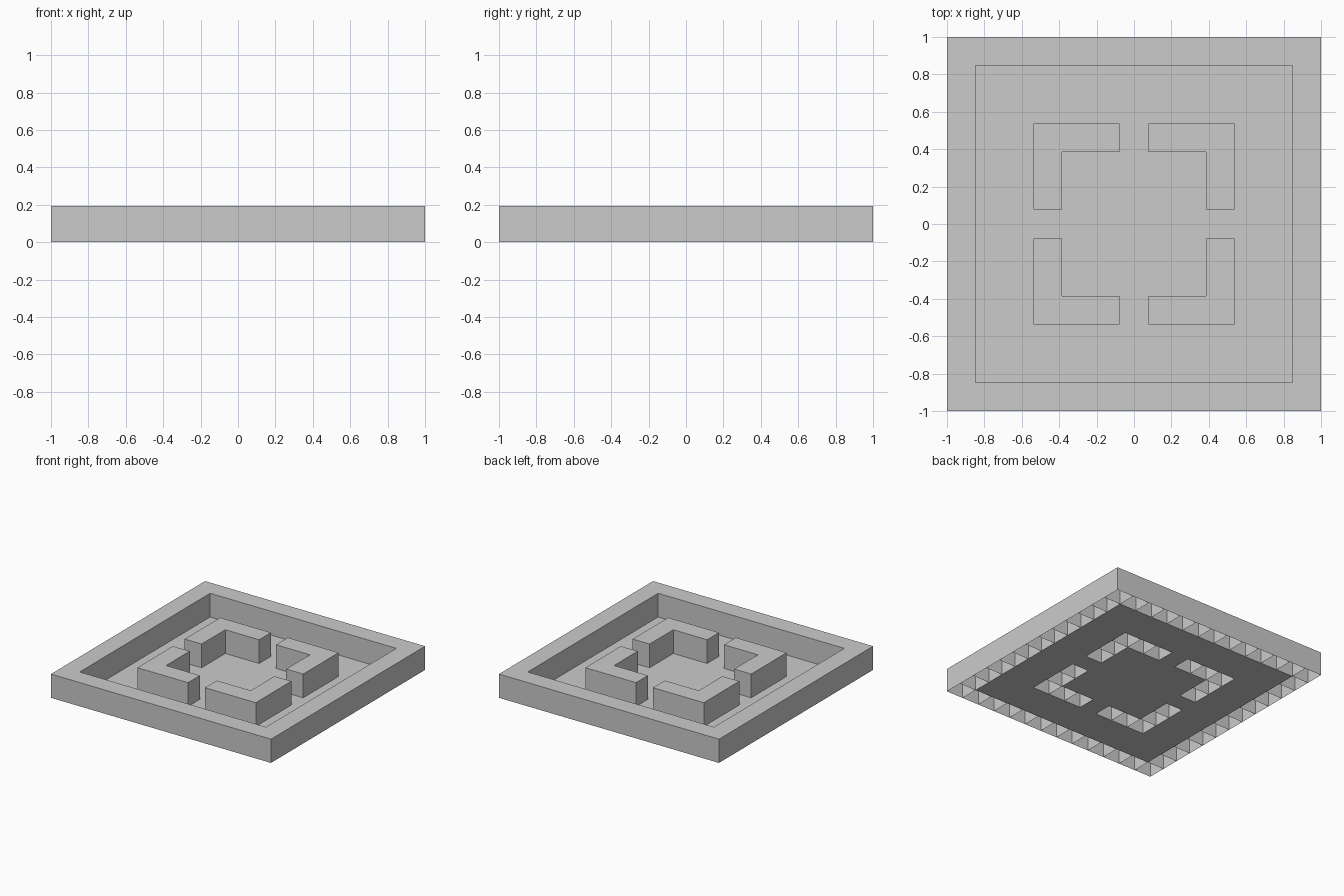
import bpy, bmesh
from mathutils import Matrix, Vector

if "Cube" in bpy.data.objects:
    bpy.data.objects.remove(bpy.data.objects["Cube"])

N = 13            # cells per side
C = 2 / N         # cell size
H = 0.195         # wall height


def is_rim(i, j):
    return max(abs(i), abs(j)) == 6


def is_corner_wall(i, j):
    return max(abs(i), abs(j)) == 3 and i != 0 and j != 0


def finish(name, bm):
    mesh = bpy.data.meshes.new(name)
    bm.to_mesh(mesh)
    bm.free()
    obj = bpy.data.objects.new(name, mesh)
    bpy.context.collection.objects.link(obj)


def wall_blocks(name, cells):
    """One hollow block, open underneath, on every given cell."""
    bm = bmesh.new()
    for i, j in cells:
        place = Matrix.Translation((i * C, j * C, H / 2)) @ Matrix.Diagonal((C, C, H, 1))
        bmesh.ops.create_cube(bm, size=1, matrix=place)
    bm.normal_update()
    bottoms = [f for f in bm.faces if f.normal.z < -0.5]
    bmesh.ops.delete(bm, geom=bottoms, context='FACES')
    finish(name, bm)


grid = [(i, j) for i in range(-6, 7) for j in range(-6, 7)]

# Outer rim
wall_blocks("outer_wall", [c for c in grid if is_rim(*c)])

# Four L-shaped inner walls
for side, sx in (("left", -1), ("right", 1)):
    for end, sy in (("front", -1), ("back", 1)):
        wall_blocks(f"corner_wall_{end}_{side}",
                    [(i, j) for i, j in grid
                     if is_corner_wall(i, j) and i * sx > 0 and j * sy > 0])

# Thin floor, open beneath the walls
bm = bmesh.new()
bmesh.ops.create_grid(bm, x_segments=N, y_segments=N, size=1)
under = []
for f in bm.faces:
    c = f.calc_center_median()
    i, j = round(c.x / C), round(c.y / C)
    if is_rim(i, j) or is_corner_wall(i, j):
        under.append(f)
bmesh.ops.delete(bm, geom=under, context='FACES')
finish("floor", bm)
